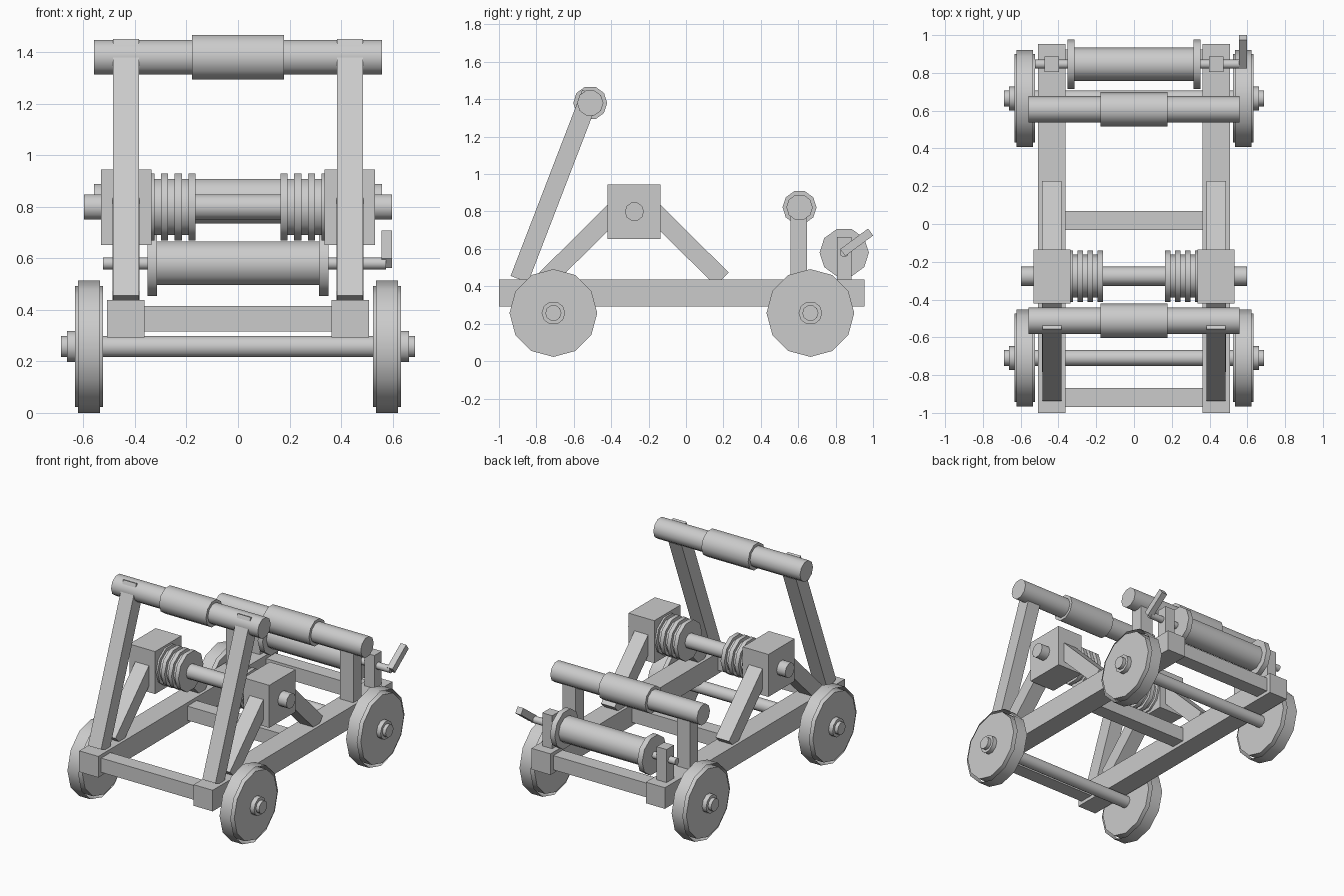
import bpy
from math import atan2, hypot, pi, radians

if "Cube" in bpy.data.objects:
    bpy.data.objects.remove(bpy.data.objects["Cube"])


def box(name, loc, size, rx=0.0):
    bpy.ops.mesh.primitive_cube_add(size=1, location=loc, rotation=(rx, 0, 0))
    o = bpy.context.object
    o.name = name
    o.scale = size
    bpy.ops.object.transform_apply(location=False, rotation=False, scale=True)
    return o


def beam(name, x, a, b, width, depth):
    """Square beam between two (y, z) points."""
    dy, dz = b[0] - a[0], b[1] - a[1]
    mid = (x, (a[0] + b[0]) / 2, (a[1] + b[1]) / 2)
    return box(name, mid, (width, depth, hypot(dy, dz)), atan2(-dy, dz))


def rod(name, x0, x1, y, z, r, sides=10, fill='NGON'):
    """Low-poly cylinder lying along x."""
    bpy.ops.mesh.primitive_cylinder_add(
        vertices=sides, radius=r, depth=abs(x1 - x0), end_fill_type=fill,
        location=((x0 + x1) / 2, y, z), rotation=(0, pi / 2, 0))
    o = bpy.context.object
    o.name = name
    bpy.ops.object.shade_smooth_by_angle(angle=radians(40))
    return o


SIDE_X = 0.435

# Chassis cross beams
for name, y in (("front", -0.918), ("middle", 0.018), ("rear", 0.873)):
    box(name + "_cross_beam", (0, y, 0.365), (0.76, 0.1, 0.098))

# Axles
AXLES = (("front", -0.709), ("rear", 0.665))
for name, y in AXLES:
    rod(name + "_axle", -0.687, 0.687, y, 0.257, 0.043)

# Padded rollers at the arm stop and at the rear
for name, y, z in (("front", -0.512, 1.38), ("rear", 0.607, 0.822)):
    rod(name + "_roller", -0.558, 0.558, y, z, 0.0705)
    rod(name + "_roller_pad", -0.178, 0.178, y, z, 0.091)

# Torsion shaft
rod("torsion_shaft", -0.597, 0.597, -0.276, 0.799, 0.051)

# Winch drum, shaft and crank
WY, WZ = 0.846, 0.58
rod("winch_shaft", -0.524, 0.574, WY, WZ, 0.024)
rod("winch_drum", -0.335, 0.335, WY, WZ, 0.089)
beam("winch_crank", 0.577, (0.838, 0.58), (0.987, 0.69), 0.042, 0.046)

for side, s in (("left", -1), ("right", 1)):
    x = s * SIDE_X
    # Frame rail and uprights
    box(side + "_rail", (x, -0.023, 0.365), (0.145, 1.954, 0.145))
    beam(side + "_front_post", x, (-0.891, 0.4375), (-0.508, 1.432), 0.1, 0.1)
    box(side + "_rear_post", (x, 0.604, 0.615), (0.1, 0.088, 0.37))
    box(side + "_winch_post", (x, WY, 0.547), (0.075, 0.08, 0.235))

    # Torsion box with two diagonal braces
    box(side + "_torsion_box", (s * 0.434, -0.278, 0.798), (0.196, 0.285, 0.292))
    beam(side + "_rear_brace", x, (0.193, 0.438), (-0.2, 0.828), 0.104, 0.1)
    beam(side + "_front_brace", x, (-0.749, 0.438), (-0.356, 0.828), 0.104, 0.1)

    # Rope coils
    rod(side + "_coil_core", s * 0.168, s * 0.36, -0.276, 0.799, 0.114)
    for i in range(4):
        c = 0.179 + 0.053 * i
        rod(side + "_coil_ring", s * (c - 0.014), s * (c + 0.014), -0.276, 0.799, 0.136)

    # Winch drum flange
    rod(side + "_drum_flange", s * 0.314, s * 0.351, WY, WZ, 0.132)

    # Wheels: disc, open tread band and hub
    for name, y in AXLES:
        n = side + "_" + name
        rod(n + "_wheel", s * 0.524, s * 0.632, y, 0.257, 0.2345, 12)
        rod(n + "_tread", s * 0.536, s * 0.621, y, 0.257, 0.257, 12, 'NOTHING')
        rod(n + "_hub", s * 0.6, s * 0.663, y, 0.257, 0.063)
